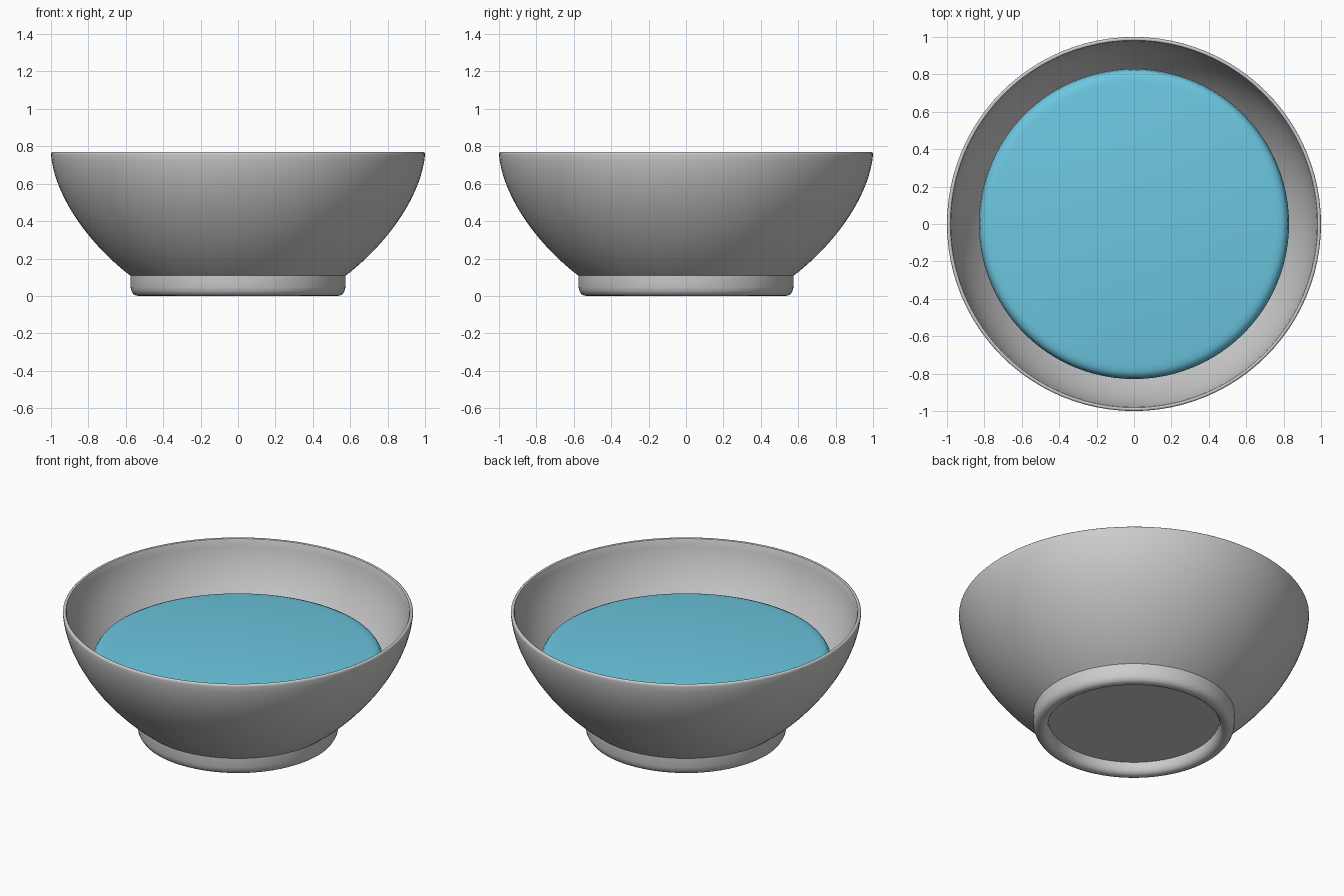
import bpy, bmesh
from math import radians, pi
from mathutils import Vector
from mathutils.geometry import interpolate_bezier

if "Cube" in bpy.data.objects:
    bpy.data.objects.remove(bpy.data.objects["Cube"])

SEG = 96


def lathe(name, profile, angle=40):
    """Spin an (r, z) profile around z into a smooth object."""
    bm = bmesh.new()
    verts = [bm.verts.new((r, 0, z)) for r, z in profile]
    edges = [bm.edges.new(pair) for pair in zip(verts, verts[1:])]
    bmesh.ops.spin(bm, geom=verts + edges, cent=(0, 0, 0), axis=(0, 0, 1),
                   angle=2 * pi, steps=SEG, use_duplicate=False)
    bmesh.ops.remove_doubles(bm, verts=bm.verts[:], dist=1e-4)
    bmesh.ops.recalc_face_normals(bm, faces=bm.faces[:])
    mesh = bpy.data.meshes.new(name)
    bm.to_mesh(mesh)
    bm.free()
    obj = bpy.data.objects.new(name, mesh)
    bpy.context.collection.objects.link(obj)
    bpy.ops.object.select_all(action='DESELECT')
    obj.select_set(True)
    bpy.context.view_layer.objects.active = obj
    bpy.ops.object.shade_smooth_by_angle(angle=radians(angle))
    return obj


def bezier(p0, p1, p2, p3, n=20):
    pts = interpolate_bezier(*(Vector((r, z, 0)) for r, z in (p0, p1, p2, p3)), n)
    return [(p.x, p.y) for p in pts]


# Bowl in one profile: recessed underside, foot ring, outer wall, rim, inside
underside = [(0, 0.07), (0.487, 0.07), (0.487, 0.045), (0.493, 0.024)]
foot = [(0.503, 0.009), (0.516, 0.002), (0.53, 0), (0.545, 0.002), (0.56, 0.01),
        (0.57, 0.027), (0.575, 0.05), (0.575, 0.106)]
outer = bezier((0.575, 0.108), (0.79, 0.27), (0.98, 0.53), (1.0, 0.755))
rim = [(0.999, 0.764), (0.994, 0.769), (0.988, 0.77), (0.982, 0.767)]
inner = bezier((0.978, 0.757), (0.955, 0.53), (0.77, 0.285), (0.56, 0.13))
lathe("bowl", underside + foot + outer + rim + inner + [(0, 0.13)])

# Liquid filling: gently domed top rolling over into a rounded edge
surface = [(0.1 * i, 0.558 - 0.075 * (0.1 * i) ** 2) for i in range(8)]
edge = [(0.76, 0.516), (0.788, 0.512), (0.81, 0.502), (0.823, 0.483), (0.829, 0.45),
        (0.829, 0.42)]
below = bezier((0.82, 0.40), (0.73, 0.27), (0.63, 0.19), (0.56, 0.14), 8)
liquid = lathe("liquid", surface + edge + below + [(0, 0.14)])
mat = bpy.data.materials.new("liquid_blue")
mat.diffuse_color = (0.15, 0.57, 0.75, 1)
mat.use_nodes = True
mat.node_tree.nodes["Principled BSDF"].inputs["Base Color"].default_value = mat.diffuse_color
liquid.data.materials.append(mat)
